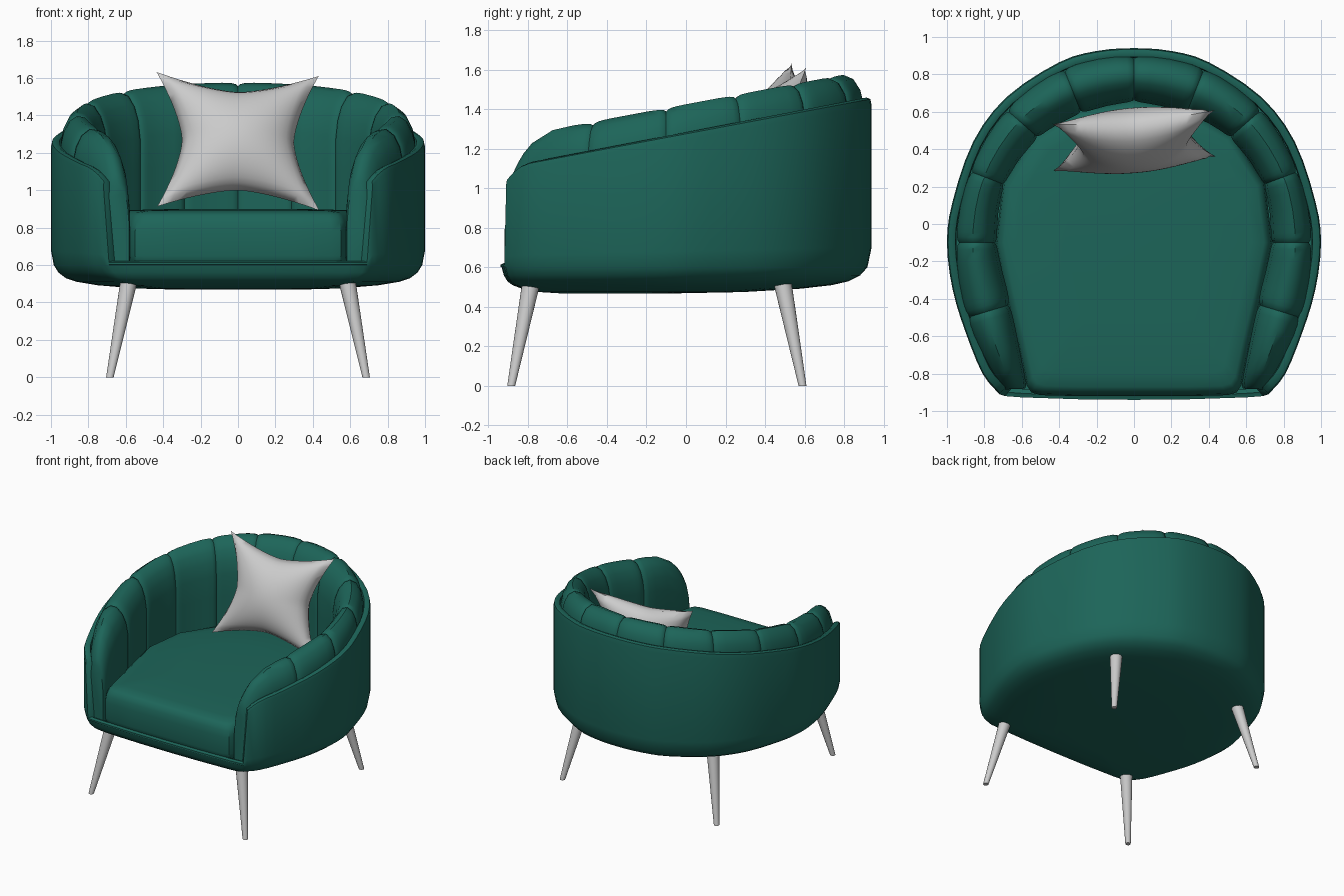
import bpy, bmesh, math
from mathutils import Vector, Matrix

if "Cube" in bpy.data.objects:
    bpy.data.objects.remove(bpy.data.objects["Cube"])

green = bpy.data.materials.new("green_fabric")
green.diffuse_color = (0.012, 0.13, 0.1, 1)
green.use_nodes = True
green.node_tree.nodes["Principled BSDF"].inputs["Base Color"].default_value = green.diffuse_color


def finish(name, bm, mat=None, angle=40):
    bmesh.ops.recalc_face_normals(bm, faces=bm.faces)
    me = bpy.data.meshes.new(name)
    bm.to_mesh(me)
    bm.free()
    ob = bpy.data.objects.new(name, me)
    bpy.context.collection.objects.link(ob)
    if mat:
        me.materials.append(mat)
    bpy.ops.object.select_all(action='DESELECT')
    bpy.context.view_layer.objects.active = ob
    ob.select_set(True)
    bpy.ops.object.shade_smooth_by_angle(angle=math.radians(angle))
    return ob


def loft(name, rings, mat=None, angle=40):
    """Skin closed rings of equal length and cap both ends."""
    bm = bmesh.new()
    vs = [[bm.verts.new(p) for p in r] for r in rings]
    n = len(rings[0])
    for a, b in zip(vs, vs[1:]):
        for i in range(n):
            j = (i + 1) % n
            bm.faces.new((a[i], a[j], b[j], b[i]))
    bm.faces.new(vs[0])
    bm.faces.new(vs[-1])
    return finish(name, bm, mat, angle)


def curve(pts, t):
    """Catmull-Rom point; the start is mirrored over x = 0."""
    i = min(int(t), len(pts) - 2)
    u = t - i
    P = [Vector(p) for p in pts]
    a = P[i - 1] if i else Vector((-P[1].x, P[1].y))
    b, c = P[i], P[i + 1]
    d = P[i + 2] if i + 2 < len(P) else 2 * c - b
    return 0.5 * (2 * b + (c - a) * u + (2 * a - 5 * b + 4 * c - d) * u * u
                  + (3 * b - a - 3 * c + d) * u ** 3)


def smooth(pts, k):
    return [curve(pts, i / k) for i in range((len(pts) - 1) * k + 1)]


def both(half):
    return half + [Vector((-p.x, p.y)) for p in half[-2:0:-1]]


def scaled(p, s, cy):
    return p.x * s, cy + (p.y - cy) * s


def rim(y):
    return 1.12 + 0.1875 * (y + 0.83)


# Outer shell: domed bottom, sloping rim, low lip across the front
plan = smooth([(0, .94), (.2, .925), (.4, .865), (.68, .68), (.86, .44), (.97, .12), (1, -.1),
               (.97, -.35), (.9, -.58), (.81, -.8), (.72, -.91)], 3)
plan = both(plan + [Vector(p) for p in ((.69, -.92), (.6, -.927), (.3, -.937), (0, -.94))])


def shell_top(p):
    if abs(p.x) < .705 and p.y < -.9:
        return .615
    return rim(p.y) - .06 * (max(0, -.8 - p.y) / .11) ** 2


rings = []
for s, z in ((.3, .468), (.55, .475), (.75, .492), (.86, .51), (.92, .53), (.96, .56), (.985, .6)):
    rings.append([(*scaled(p, s, -.5), z) for p in plan])
for s, f, dz in ((1, .12, 0), (1, .96, 0), (.994, 1, 0), (.975, 1, .008), (.955, 1, 0), (.95, .95, 0)):
    rings.append([(*scaled(p, s, -.1), .6 + (shell_top(p) - .6) * f + dz) for p in plan])
rings.append([(*scaled(p, .95, -.1), .59) for p in plan])
loft("outer_shell", rings, green, 50)

# Channelled inner padding: swept section pinched at each seam
outer = [(0, .9), (.375, .83), (.68, .61), (.875, .28), (.95, -.1), (.89, -.5), (.71, -.885)]
inner = [(0, .65), (.28, .59), (.51, .46), (.69, .21), (.73, -.1), (.66, -.43), (.57, -.88)]
section = [(0, -.12), (0, 0), (.06, .06), (.2, .12), (.4, .15), (.6, .14), (.8, .09),
           (.93, .02), (1, -.08), (1, -.25), (1, None), (0, None)]
pinch = ((0, 1), (.03, .5), (.1, .15), (.25, 0), (.5, 0), (.75, 0), (.85, .05), (.92, .18), (.97, .5))


def pad_ring(t, p):
    o, n = curve(outer, t), curve(inner, t)
    w = max(0, t - 5)
    drop = .19 * (max(0, w - .3) / .7) ** 3
    ring = []
    for a, h in section:
        q = o.lerp(n, .5 + (a - .5) * (1 - .14 * p))
        z = .6 if h is None else rim(q.y) + h - .018 * p - drop
        ring.append(Vector((q.x, q.y, z)))
    return ring


half = [pad_ring(k + u, p) for k in range(6) for u, p in pinch] + [pad_ring(6, 1.3)]
other = [[Vector((-v.x, v.y, v.z)) for v in r] for r in half[:0:-1]]
loft("channelled_padding", other + half, green, 45)

# Seat cushion
seat = [Vector(p) for p in ((0, -.92), (.3, -.92), (.5, -.915), (.55, -.9), (.575, -.86), (.62, -.65),
                            (.68, -.4), (.74, -.1), (.7, .22), (.53, .48), (.3, .61), (0, .67))]
seat = both(seat)
levels = ((.97, .595), (.99, .61), (1, .65), (1, .78), (.99, .83), (.97, .865), (.94, .882), (.85, .892), (.5, .9))
loft("seat_cushion", [[(*scaled(p, s, -.1), z) for p in seat] for s, z in levels], green)


# Tapered splayed legs
def leg(name, sx, top_y, foot_y):
    rings = []
    for x, y, z, r in ((.685, foot_y, 0, .02), (.583, top_y, .515, .046)):
        rings.append([(sx * x + r * math.cos(a), y + r * math.sin(a), z)
                      for a in (math.tau * i / 20 for i in range(20))])
    loft(name, rings)


for side, sx in (("left", -1), ("right", 1)):
    leg("front_leg_" + side, sx, -.785, -.885)
    leg("back_leg_" + side, sx, .49, .59)

# Scatter pillow: pinched grid inflated front and back, leaning on the backrest
bm = bmesh.new()
N = 24
for face in (-1, 1):
    grid = []
    for i in range(N + 1):
        row = []
        for j in range(N + 1):
            u, v = 2 * i / N - 1, 2 * j / N - 1
            x = .435 * u * (1 - .31 * (1 - abs(v) ** 1.5))
            z = .38 * v * (1 - .27 * (1 - abs(u) ** 1.5))
            y = face * .16 * (max(0, (1 - u * u) * (1 - v * v))) ** .55
            row.append(bm.verts.new((x, y, z)))
        grid.append(row)
    for i in range(N):
        for j in range(N):
            q = (grid[i][j], grid[i + 1][j], grid[i + 1][j + 1], grid[i][j + 1])
            bm.faces.new(q if face < 0 else q[::-1])
bmesh.ops.remove_doubles(bm, verts=bm.verts, dist=.0005)
turn = (Matrix.Translation((0, .447, 1.262)) @ Matrix.Rotation(math.radians(5.5), 4, 'Z')
        @ Matrix.Rotation(math.radians(-19), 4, 'X') @ Matrix.Rotation(math.radians(1.5), 4, 'Y'))
bm.transform(turn)
finish("pillow", bm, None, 60)
